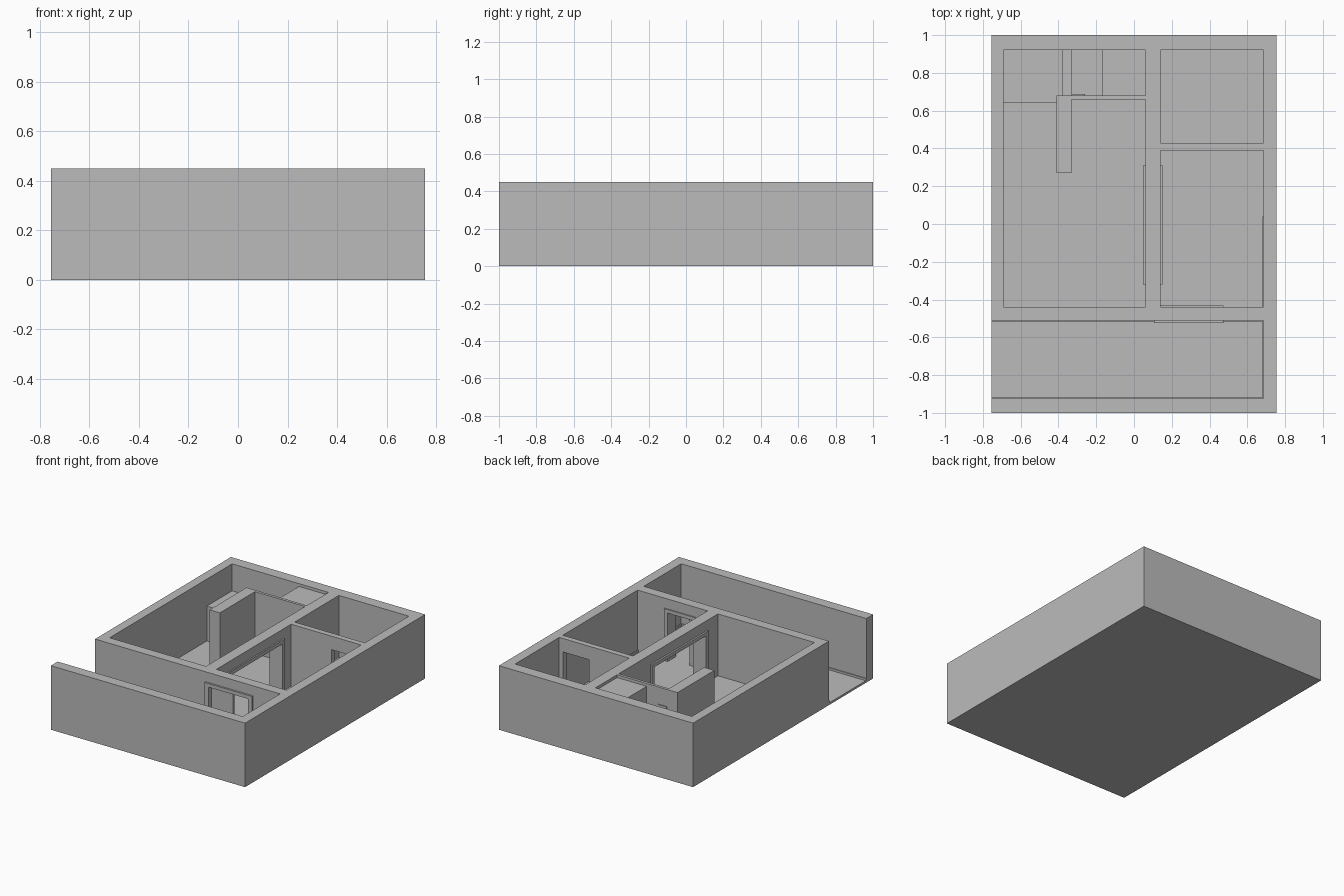
import bpy

cube = bpy.data.objects.get("Cube")
if cube:
    bpy.data.objects.remove(cube, do_unlink=True)

plaster = bpy.data.materials.new("grey_plaster")
plaster.use_nodes = True
GREY = (0.5, 0.5, 0.5, 1)
plaster.diffuse_color = GREY
plaster.node_tree.nodes["Principled BSDF"].inputs["Base Color"].default_value = GREY

TOP, FLOOR, HEAD = 0.45, 0.015, 0.355
FRAME_TOP, DEPTH = 0.38, 0.006


def box(name, x0, x1, y0, y1, z0, z1):
    verts = [(x, y, z) for z in (z0, z1) for x, y in
             ((x0, y0), (x1, y0), (x1, y1), (x0, y1))]
    sides = [(i, (i + 1) % 4, (i + 1) % 4 + 4, i + 4) for i in range(4)]
    mesh = bpy.data.meshes.new(name)
    mesh.from_pydata(verts, [], [(3, 2, 1, 0), (4, 5, 6, 7)] + sides)
    mesh.materials.append(plaster)
    obj = bpy.data.objects.new(name, mesh)
    bpy.context.collection.objects.link(obj)
    return obj


def cut(target, *bounds):
    cutter = box("cutter", *bounds)
    mod = target.modifiers.new("cut", "BOOLEAN")
    mod.operation, mod.solver, mod.object = "DIFFERENCE", "EXACT", cutter
    bpy.context.view_layer.update()
    graph = bpy.context.evaluated_depsgraph_get()
    mesh = bpy.data.meshes.new_from_object(target.evaluated_get(graph))
    target.modifiers.clear()
    target.data = mesh
    bpy.data.objects.remove(cutter, do_unlink=True)


# Outer block, hollowed into rooms and an open-ended porch
house = box("house_walls", -0.755, 0.755, -1, 1, 0, TOP)
rooms = [
    (-0.69, 0.06, -0.44, 0.92),
    (0.14, 0.685, 0.43, 0.92),
    (0.14, 0.685, -0.44, 0.39),
    (-0.9, 0.685, -0.925, -0.51),
]
for room in rooms:
    cut(house, *room, FLOOR, 0.6)

# Doorways through the dividing walls
cut(house, 0.03, 0.17, -0.29, 0.28, FLOOR, HEAD)
cut(house, 0.135, 0.445, -0.55, -0.4, FLOOR, HEAD)
cut(house, 0.455, 0.655, 0.36, 0.46, FLOOR, HEAD)

# Inner partitions, bench and closet top
box("partition_long", -0.41, -0.33, 0.27, 0.68, FLOOR, TOP)
box("partition_cross", -0.33, 0.06, 0.66, 0.68, FLOOR, TOP)
box("bench", -0.69, -0.38, 0.64, 0.92, FLOOR, 0.26)
box("bench_end", -0.38, -0.33, 0.68, 0.92, FLOOR, 0.28)
box("closet", -0.17, 0.06, 0.68, 0.92, FLOOR, 0.43)
box("closet_panel", -0.33, -0.26, 0.68, 0.687, FLOOR, 0.33)


# Raised casings: two posts and a head around each opening
def casing(name, along_x, a0, a1, b0, b1, width=0.03):
    parts = [("post_a", a0, a0 + width, FLOOR, FRAME_TOP),
             ("post_b", a1 - width, a1, FLOOR, FRAME_TOP),
             ("head", a0 + width, a1 - width, HEAD, FRAME_TOP)]
    for label, s, e, z0, z1 in parts:
        span = (s, e, b0, b1) if along_x else (b0, b1, s, e)
        box(name + "_" + label, *span, z0, z1)


casing("porch_casing", True, 0.105, 0.475, -0.523, -0.51)
casing("porch_casing_inner", True, 0.14, 0.475, -0.44, -0.432)
casing("hall_casing_right", False, -0.32, 0.31, 0.14, 0.15)
casing("hall_casing_left", False, -0.32, 0.31, 0.048, 0.06)
box("porch_door_leaf", 0.135, 0.3, -0.485, -0.465, FLOOR, HEAD)

# Low skirting along the porch walls
SKIRT = 0.03
box("skirting_front", -0.755, 0.685, -0.925, -0.925 + DEPTH, FLOOR, SKIRT)
box("skirting_end", 0.685 - DEPTH, 0.685, -0.919, -0.516, FLOOR, SKIRT)
box("skirting_back_a", -0.755, 0.105, -0.51 - DEPTH, -0.51, FLOOR, SKIRT)
box("skirting_back_b", 0.475, 0.685, -0.51 - DEPTH, -0.51, FLOOR, SKIRT)
box("skirting_room", 0.685 - DEPTH, 0.685, -0.44, 0.04, FLOOR, SKIRT)
